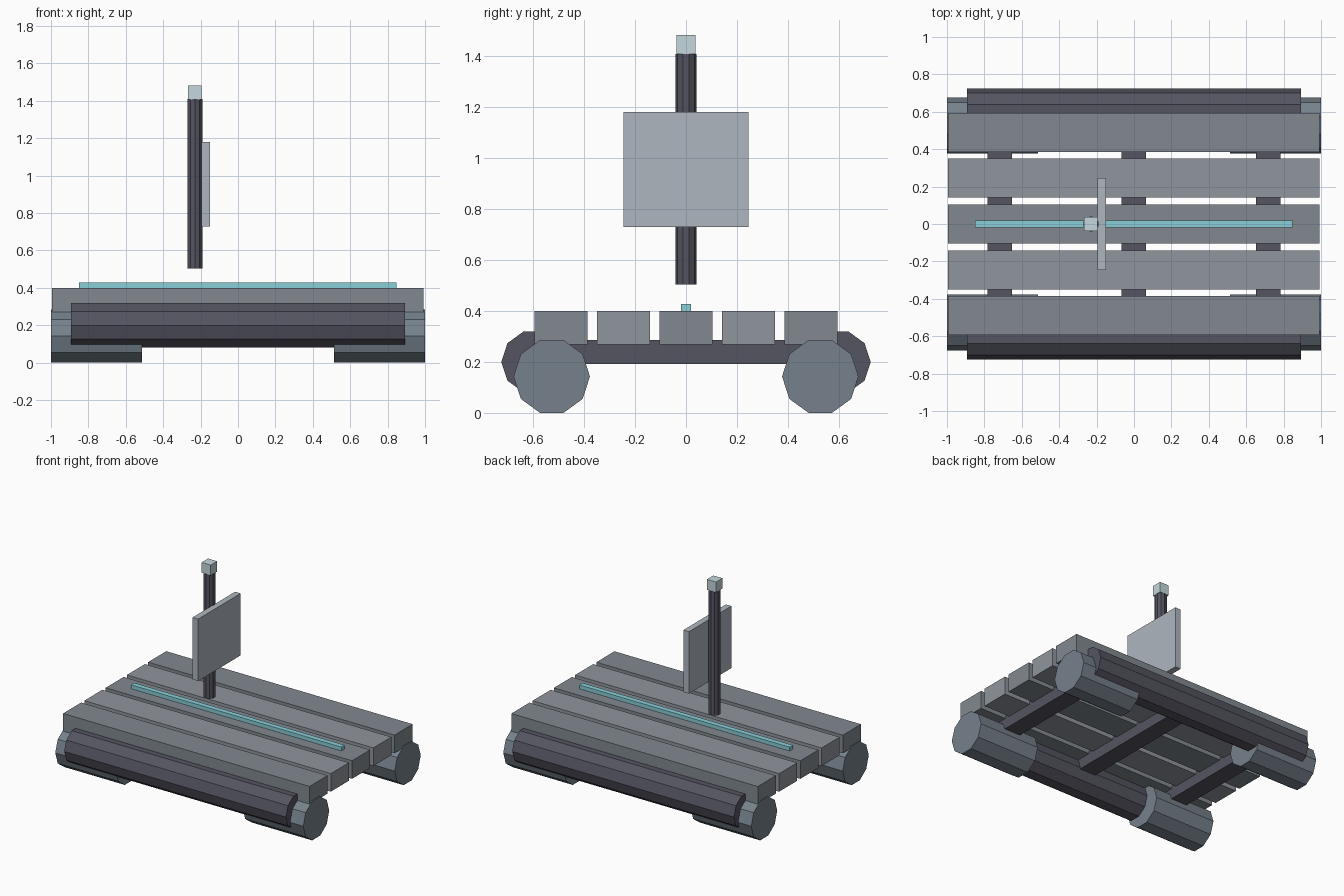
import bpy
from math import pi

if "Cube" in bpy.data.objects:
    bpy.data.objects.remove(bpy.data.objects["Cube"])


def material(name, rgb):
    m = bpy.data.materials.new(name)
    m.diffuse_color = (*rgb, 1)
    m.use_nodes = True
    m.node_tree.nodes["Principled BSDF"].inputs["Base Color"].default_value = m.diffuse_color
    return m


STEEL = material("steel", (0.18, 0.22, 0.26))
DARK = material("dark_metal", (0.09, 0.09, 0.12))
DECK = material("deck", (0.22, 0.25, 0.28))
DECK_LIGHT = material("deck_light", (0.28, 0.30, 0.34))
PANEL = material("panel", (0.42, 0.47, 0.52))
LAMP = material("lamp", (0.55, 0.68, 0.72))
GLOW = material("glow", (0.25, 0.62, 0.68))


def box(name, x, y, z, mat):
    """Box from (min, max) ranges on each axis."""
    r = (x, y, z)
    bpy.ops.mesh.primitive_cube_add(size=1, location=[(a + b) / 2 for a, b in r])
    o = bpy.context.object
    o.scale = [b - a for a, b in r]
    bpy.ops.object.transform_apply(location=False, rotation=False, scale=True)
    o.name = name
    o.data.materials.append(mat)


def tube(name, radius, length, loc, mat, along_x=True):
    """Ten-sided cylinder, lying along x or standing upright."""
    bpy.ops.mesh.primitive_cylinder_add(
        vertices=10, radius=radius, depth=length, location=loc,
        rotation=(0, pi / 2 if along_x else 0, 0))
    o = bpy.context.object
    o.name = name
    o.data.materials.append(mat)


# Deck planks
for i in range(5):
    y = (i - 2) * 0.245
    box(f"deck_plank_{i}", (-0.995, 0.993), (y - 0.104, y + 0.104), (0.268, 0.4),
        DECK_LIGHT if i % 2 else DECK)

# Cross beams under the deck
for i, x in enumerate((-0.717, -0.002, 0.717)):
    box(f"cross_beam_{i}", (x - 0.065, x + 0.065), (-0.6, 0.6), (0.192, 0.286), DARK)

# Side bumpers and corner floats
for sy, side in ((-1, "front"), (1, "back")):
    tube(f"{side}_bumper", 0.125, 1.788, (0, sy * 0.6, 0.2), DARK)
    for sx, end in ((-1, "left"), (1, "right")):
        tube(f"{side}_{end}_float", 0.15, 0.488, (sx * 0.756, sy * 0.527, 0.143), STEEL)

# Light strip along the deck
box("light_strip", (-0.85, 0.847), (-0.019, 0.019), (0.4, 0.428), GLOW)

# Floating mast, lamp and sail panel
tube("mast", 0.041, 0.905, (-0.23, 0, 0.956), DARK, along_x=False)
box("mast_lamp", (-0.268, -0.194), (-0.037, 0.037), (1.408, 1.483), LAMP)
box("sail_panel", (-0.195, -0.15), (-0.245, 0.245), (0.729, 1.181), PANEL)
